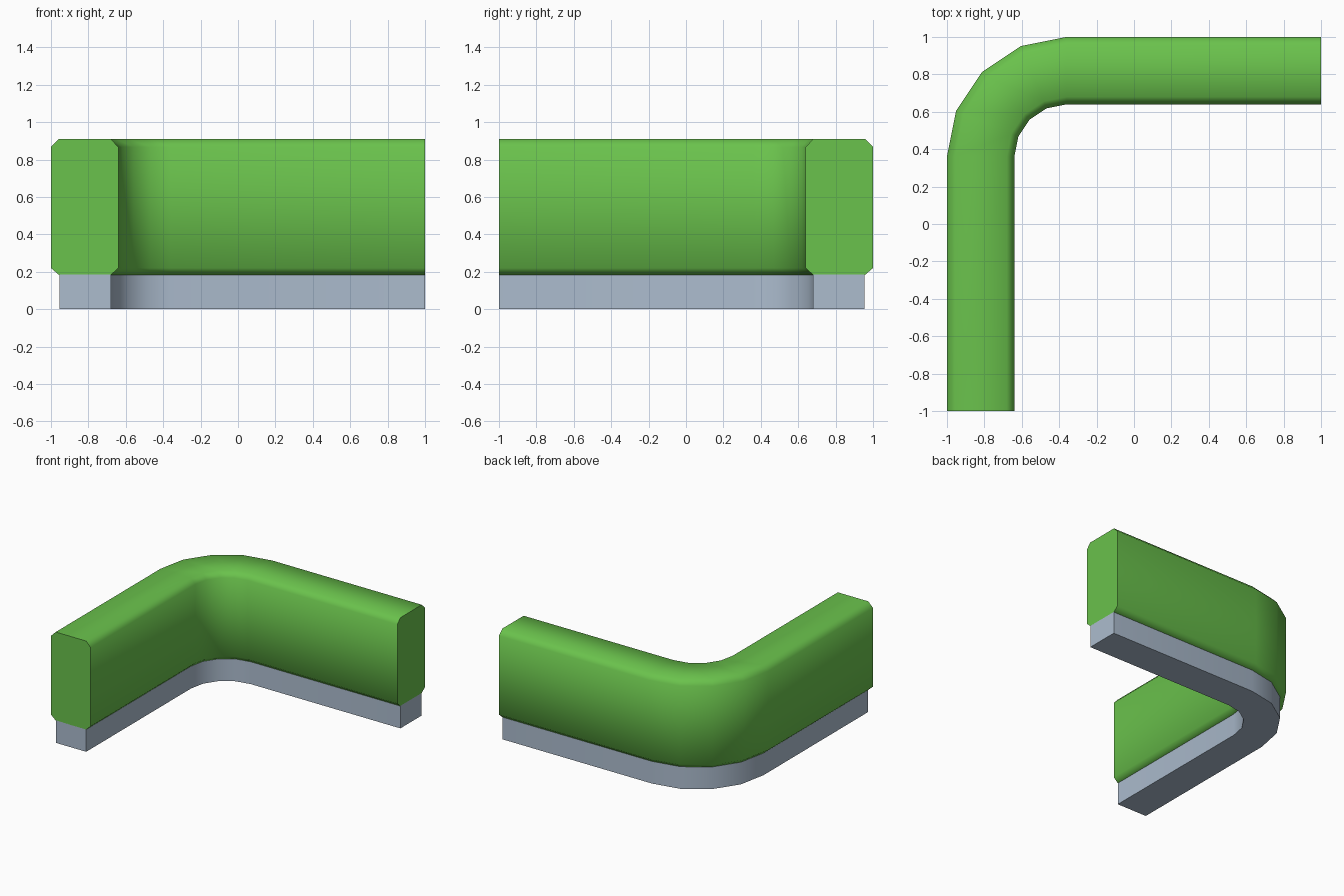
import bpy, bmesh, math

if "Cube" in bpy.data.objects:
    bpy.data.objects.remove(bpy.data.objects["Cube"])


def material(name, rgb):
    m = bpy.data.materials.new(name)
    lin = [((c / 255 + 0.055) / 1.055) ** 2.4 for c in rgb]
    m.diffuse_color = (*lin, 1)
    m.use_nodes = True
    m.node_tree.nodes["Principled BSDF"].inputs["Base Color"].default_value = m.diffuse_color
    return m


CX, CY = -0.36, 0.36   # centre of the bend
SEG = 4                # facets in the bend


def sweep(name, profile, mat):
    """Sweep a (radius, z) profile along the two arms and the bend."""
    rings = [[(CX - r, -1, z) for r, z in profile]]
    for i in range(SEG + 1):
        a = math.pi / 2 * i / SEG
        rings.append([(CX - r * math.cos(a), CY + r * math.sin(a), z) for r, z in profile])
    rings.append([(1, CY + r, z) for r, z in profile])

    bm = bmesh.new()
    vs = [[bm.verts.new(p) for p in ring] for ring in rings]
    n = len(profile)
    for a, b in zip(vs, vs[1:]):
        for i in range(n):
            j = (i + 1) % n
            bm.faces.new((a[i], a[j], b[j], b[i]))
    bm.faces.new(vs[0])
    bm.faces.new(vs[-1][::-1])
    bmesh.ops.recalc_face_normals(bm, faces=bm.faces)
    mesh = bpy.data.meshes.new(name)
    bm.to_mesh(mesh)
    bm.free()
    mesh.materials.append(mat)
    ob = bpy.data.objects.new(name, mesh)
    bpy.context.collection.objects.link(ob)
    bpy.ops.object.select_all(action='DESELECT')
    ob.select_set(True)
    bpy.context.view_layer.objects.active = ob
    bpy.ops.object.shade_smooth_by_angle(angle=math.radians(50))
    return ob


# stone kerb under the hedge
sweep("stone_base", [(0.32, 0), (0.595, 0), (0.595, 0.185), (0.32, 0.185)],
      material("stone grey", (172, 188, 206)))

# chamfered hedge body
sweep("hedge", [(0.32, 0.183), (0.597, 0.183), (0.64, 0.22), (0.64, 0.867),
                (0.597, 0.91), (0.32, 0.91), (0.28, 0.867), (0.28, 0.22)],
      material("leaf green", (106, 194, 76)))
